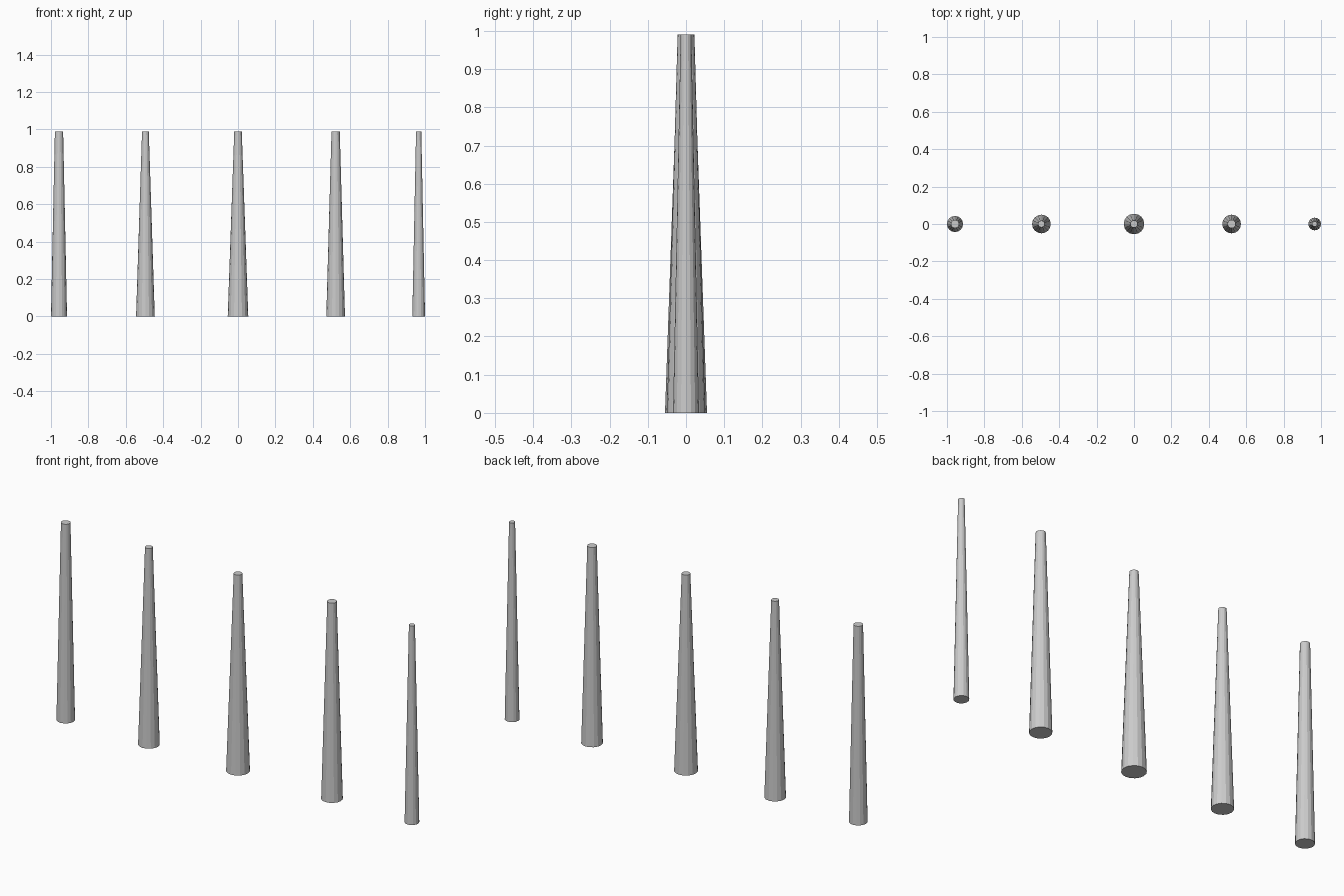
import bpy

if "Cube" in bpy.data.objects:
    bpy.data.objects.remove(bpy.data.objects["Cube"])

HEIGHT = 0.99
SIDES = 16

# Tapered posts in a row: x position, base radius, top radius
posts = [
    (-0.957, 0.043, 0.022),
    (-0.495, 0.050, 0.018),
    (0.0, 0.055, 0.020),
    (0.522, 0.050, 0.022),
    (0.966, 0.034, 0.014),
]

for i, (x, base, top) in enumerate(posts, 1):
    bpy.ops.mesh.primitive_cone_add(vertices=SIDES, radius1=base, radius2=top,
                                    depth=HEIGHT, location=(x, 0, HEIGHT / 2))
    bpy.context.object.name = f"tapered_post_{i}"
